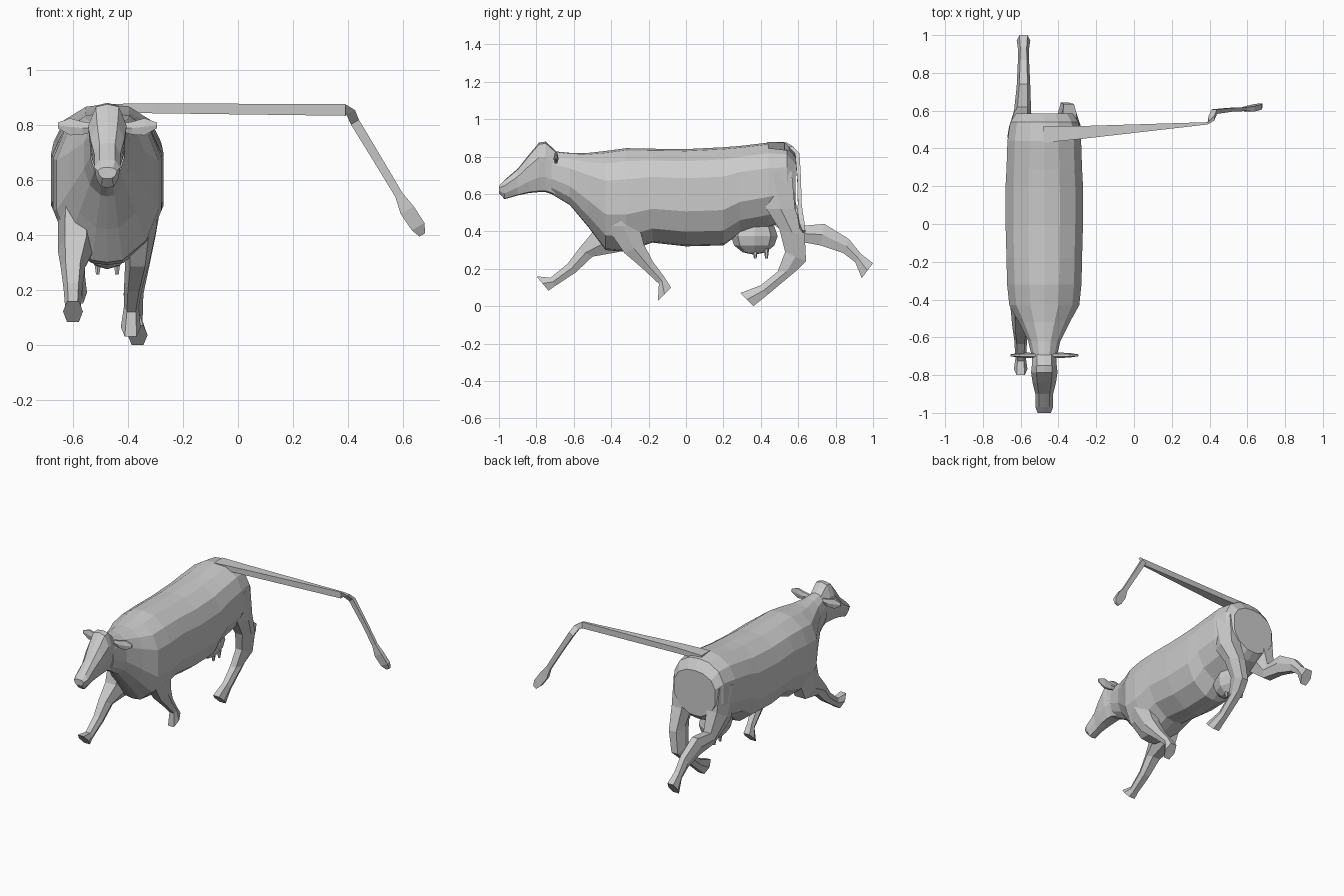
import bpy, bmesh, math
from mathutils import Vector

CX = -0.475  # centre line of the animal


def loft(name, rings):
    """Skin a list of equal-sized point rings, capped at both ends."""
    bm = bmesh.new()
    vr = [[bm.verts.new(p) for p in r] for r in rings]
    n = len(vr[0])
    for a, b in zip(vr, vr[1:]):
        for i in range(n):
            j = (i + 1) % n
            bm.faces.new((a[i], a[j], b[j], b[i]))
    bm.faces.new(vr[0])
    bm.faces.new(vr[-1])
    bmesh.ops.recalc_face_normals(bm, faces=bm.faces)
    me = bpy.data.meshes.new(name)
    bm.to_mesh(me)
    bm.free()
    ob = bpy.data.objects.new(name, me)
    bpy.context.collection.objects.link(ob)
    return ob


def section(y, lo, hi, hw, half):
    """Symmetric upright ring from a half profile listed top to bottom."""
    full = half + [(-u, v) for u, v in half[-2:0:-1]]
    c, h = (lo + hi) / 2, (hi - lo) / 2
    return [(CX + u * hw, y, c + v * h) for u, v in full]


def limb(name, rows):
    """Leg from side-view edge pairs: x, half width, front y z, back y z."""
    rings = []
    for x, hw, ay, az, by, bz in rows:
        a, b = Vector((x, ay, az)), Vector((x, by, bz))
        m, w = (a + b) / 2, Vector((hw, 0, 0))
        rings.append([a - w * .6, m - w, b - w * .6, b + w * .6, m + w, a + w * .6])
    return loft(name, rings)


# Trunk and neck
trunk = [(0, 1), (.4, .96), (.8, .75), (1, .4), (1, -.28), (.76, -.7), (.3, -.97), (0, -1)]
loft("body", [section(*r, trunk) for r in [
    (-.72, .60, .83, .062), (-.62, .54, .82, .085), (-.52, .42, .82, .135),
    (-.43, .30, .83, .185), (-.32, .29, .845, .197), (-.18, .34, .842, .20),
    (0, .32, .84, .205), (.2, .325, .85, .205), (.29, .39, .857, .20),
    (.44, .42, .875, .195), (.54, .46, .862, .18), (.585, .50, .80, .15)]])

# Head
skull = [(0, 1), (.6, .93), (1, .4), (.85, -.4), (.5, -.95), (0, -1)]
loft("head", [section(*r, skull) for r in [
    (-1.0, .605, .645, .035), (-.97, .572, .675, .047), (-.90, .592, .735, .047),
    (-.84, .605, .81, .062), (-.785, .61, .875, .070), (-.75, .61, .88, .066),
    (-.69, .59, .825, .062)]])

# Ears
for side, label in ((-1, "right"), (1, "left")):
    rings = []
    for dx, z, hz, hy in [(.04, .79, .015, .012), (.09, .788, .027, .014),
                          (.135, .793, .036, .012), (.18, .798, .012, .005)]:
        rings.append([(CX + side * dx, -.695 + hy * math.cos(t), z + hz * math.sin(t))
                      for t in [k * math.tau / 6 for k in range(6)]])
    loft("ear_" + label, rings)

# Front legs
limb("front_leg_reaching", [
    (-.585, .07, -.46, .56, -.26, .50), (-.59, .065, -.50, .395, -.36, .29),
    (-.60, .045, -.575, .305, -.50, .265), (-.60, .034, -.635, .225, -.59, .18),
    (-.60, .028, -.725, .152, -.70, .108), (-.60, .036, -.80, .16, -.735, .083)])
limb("front_leg_trailing", [
    (-.36, .07, -.48, .62, -.28, .60), (-.36, .065, -.43, .43, -.25, .43),
    (-.365, .045, -.33, .285, -.225, .33), (-.38, .034, -.225, .195, -.175, .235),
    (-.388, .027, -.145, .12, -.115, .155), (-.39, .036, -.15, .03, -.08, .10)])

# Hind legs
limb("hind_leg_planted", [
    (-.345, .065, .36, .70, .565, .72), (-.34, .062, .43, .52, .583, .52),
    (-.345, .045, .50, .41, .635, .38), (-.365, .038, .53, .29, .642, .24),
    (-.38, .036, .49, .185, .585, .185), (-.375, .028, .40, .112, .435, .06),
    (-.365, .036, .29, .07, .36, 0)])
limb("hind_leg_kicking", [
    (-.605, .065, .36, .70, .565, .72), (-.60, .062, .44, .46, .585, .56),
    (-.59, .045, .58, .35, .62, .43), (-.585, .036, .72, .325, .74, .44),
    (-.585, .030, .84, .285, .87, .36), (-.585, .028, .905, .235, .935, .28),
    (-.585, .036, .94, .15, 1.0, .23)])

# Udder and teats
bpy.ops.mesh.primitive_uv_sphere_add(segments=8, ring_count=6, location=(CX, .365, .375))
udder = bpy.context.object
udder.name = "udder"
udder.scale = (.09, .125, .10)
for x in (-.035, .035):
    for y in (.37, .43):
        bpy.ops.mesh.primitive_cone_add(vertices=6, radius1=.007, radius2=.015, depth=.05,
                                        location=(CX + x, y, .28))
        bpy.context.object.name = "teat"

# Tail: long strip sideways, then a hanging end with a tuft
tail = []
for x, y, z, hu, hy in [(-.48, .475, .86, .016, .045), (-.30, .483, .86, .018, .035),
                        (.39, .533, .854, .021, .006), (.41, .56, .845, .018, .012),
                        (.425, .595, .81, .017, .012), (.51, .605, .67, .016, .010),
                        (.585, .608, .545, .015, .010), (.615, .61, .49, .028, .014),
                        (.655, .62, .43, .027, .014), (.67, .63, .40, .012, .008)]:
    # strip rings are upright; hanging rings are turned across the run
    d = Vector((0, 0, 1)) if x < .4 else Vector((.85, 0, .5))
    c, e = Vector((x, y, z)), Vector((0, 1, 0))
    tail.append([c + d * hu + e * hy, c + d * hu - e * hy,
                 c - d * hu - e * hy, c - d * hu + e * hy])
loft("tail", tail)
